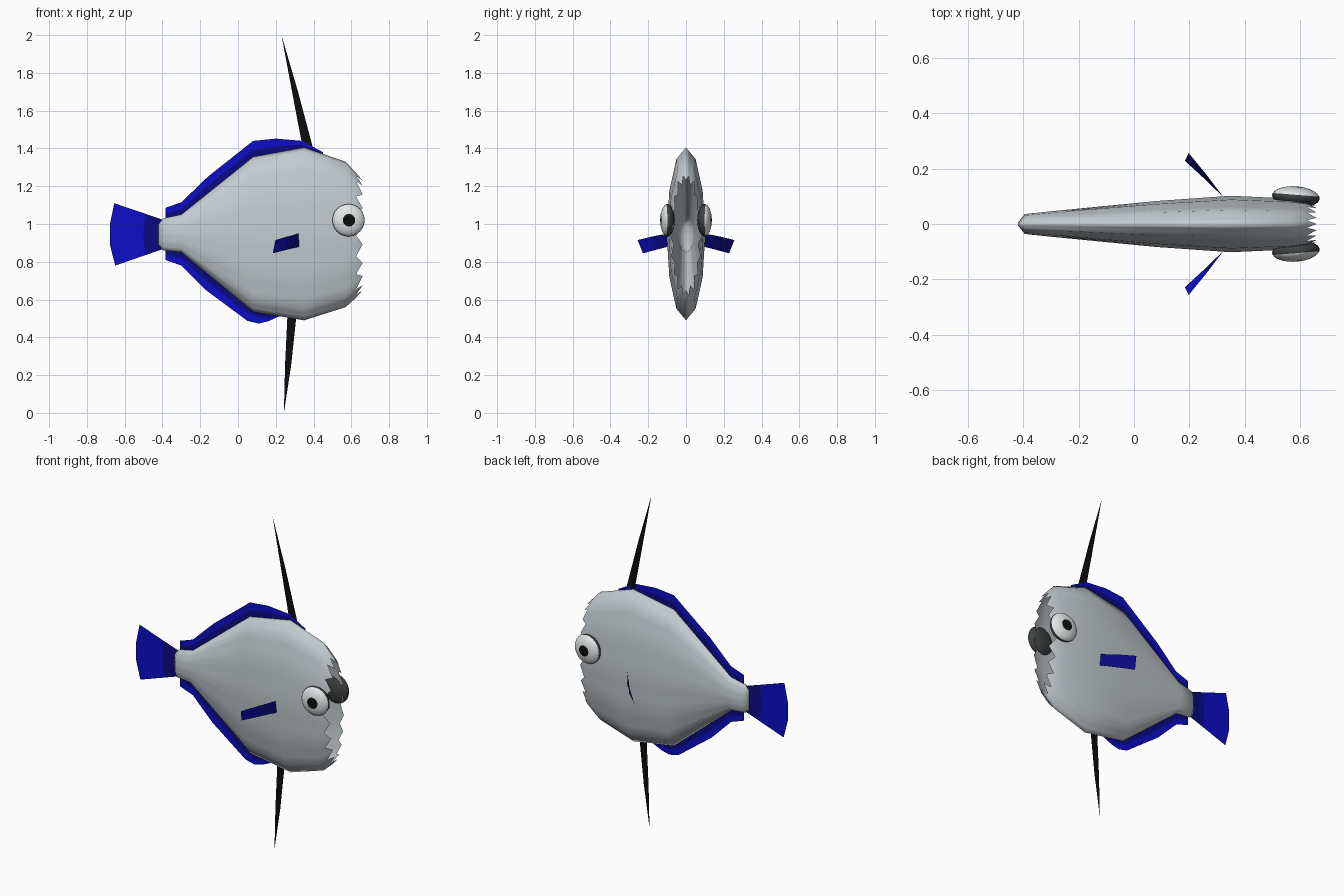
import bpy, bmesh, math
from mathutils import Vector, Matrix

if "Cube" in bpy.data.objects:
    bpy.data.objects.remove(bpy.data.objects["Cube"])


def mat(name, r, g, b):
    m = bpy.data.materials.new(name)
    m.diffuse_color = (r, g, b, 1)
    m.use_nodes = True
    m.node_tree.nodes["Principled BSDF"].inputs["Base Color"].default_value = m.diffuse_color
    return m


GREY = mat("silver grey", 0.55, 0.60, 0.63)
WHITE = mat("eye white", 0.78, 0.82, 0.82)
RIM = mat("dark grey", 0.05, 0.055, 0.055)
BLACK = mat("black", 0.004, 0.004, 0.004)
BLUE = mat("bright blue", 0.004, 0.004, 0.58)
NAVY = mat("dark blue", 0.003, 0.003, 0.22)


def make(name, verts, faces, mats, idx=None, smooth=False):
    me = bpy.data.meshes.new(name)
    me.from_pydata([tuple(v) for v in verts], [], faces)
    for m in mats:
        me.materials.append(m)
    for i, p in enumerate(me.polygons):
        p.use_smooth = smooth
        if idx:
            p.material_index = idx[i]
    ob = bpy.data.objects.new(name, me)
    bpy.context.collection.objects.link(ob)
    return ob


def strips(name, rows, mats, idx_of_row):
    """Sheet of quads between successive rows of points."""
    n = len(rows[0])
    verts = [v for r in rows for v in r]
    faces, idx = [], []
    for r in range(len(rows) - 1):
        for i in range(n - 1):
            a = r * n + i
            faces.append((a, a + 1, a + n + 1, a + n))
            idx.append(idx_of_row[r])
    return make(name, verts, faces, mats, idx)


# Body: twelve-sided lens sections lofted along x, open jagged mouth in front
SECTIONS = [  # x, bottom z, top z, half width
    (-0.42, 0.89, 1.00, 0.004), (-0.395, 0.86, 1.03, 0.036),
    (-0.30, 0.85, 1.05, 0.046), (0.08, 0.535, 1.355, 0.083),
    (0.35, 0.49, 1.405, 0.102), (0.57, 0.56, 1.33, 0.092),
    (0.625, 0.61, 1.27, 0.083)]
SIDES, SPLIT = 12, 3
N = SIDES * SPLIT


def ring(x, lo, hi, w):
    corners = [Vector((x, w * math.cos(a), (lo + hi) / 2 + (hi - lo) / 2 * math.sin(a)))
               for a in (2 * math.pi * i / SIDES for i in range(SIDES))]
    return [corners[i].lerp(corners[(i + 1) % SIDES], k / SPLIT)
            for i in range(SIDES) for k in range(SPLIT)]


verts = [v for s in SECTIONS for v in ring(*s)]
faces = [(r * N + i, r * N + (i + 1) % N, (r + 1) * N + (i + 1) % N, (r + 1) * N + i)
         for r in range(len(SECTIONS) - 1) for i in range(N)]
faces.append(tuple(reversed(range(N))))
# teeth: triangles standing on every pair of rim edges
last = (len(SECTIONS) - 1) * N
tips = ring(0.66, 0.65, 1.23, 0.066)
for i in range(0, N, 2):
    verts.append(tips[(i + 1) % N])
    t = len(verts) - 1
    faces.append((last + i, last + i + 1, t))
    faces.append((last + i + 1, last + (i + 2) % N, t))
make("body", verts, faces, [GREY], smooth=True)


def body_edge(x, k):
    for a, b in zip(SECTIONS, SECTIONS[1:]):
        if a[0] <= x <= b[0]:
            return a[k] + (b[k] - a[k]) * (x - a[0]) / (b[0] - a[0])


# Long back and belly fins: thin sheets, dark next to the body
def long_fin(name, outline, k, inset):
    outer = [Vector((x, 0, z)) for x, z in outline]
    edge = [Vector((x, 0, body_edge(x, k))) for x, z in outline]
    root = [e + Vector((0, 0, inset)) for e in edge]
    mid = [e.lerp(o, 0.45) for e, o in zip(edge, outer)]
    strips(name, [root, mid, outer], [NAVY, BLUE], [0, 1])


long_fin("back_fin", [(-0.385, 1.085), (-0.30, 1.115), (-0.16, 1.25), (0.08, 1.44),
                      (0.20, 1.452), (0.34, 1.44), (0.45, 1.38)], 2, -0.03)
long_fin("belly_fin", [(-0.385, 0.81), (-0.30, 0.78), (-0.17, 0.65), (0.05, 0.487),
                       (0.11, 0.473), (0.16, 0.485), (0.22, 0.512)], 1, 0.03)

# Tail fin: fan of three panels
root = [Vector((-0.39, 0, z)) for z in (1.02, 0.97, 0.92, 0.87)]
outer = [Vector((x, 0, z)) for x, z in
         ((-0.655, 1.11), (-0.678, 1.0), (-0.678, 0.89), (-0.65, 0.78))]
mid = [a.lerp(b, 0.38) for a, b in zip(root, outer)]
strips("tail_fin", [root, mid, outer], [NAVY, BLUE], [0, 1])

# Long black spines above and below
for name, pts in (("top_spine", [(0.345, 1.39), (0.40, 1.39), (0.318, 1.70), (0.23, 2.0), (0.29, 1.68)]),
                  ("bottom_spine", [(0.31, 0.52), (0.262, 0.52), (0.249, 0.25), (0.243, 0.0), (0.281, 0.25)])):
    make(name, [(x, 0, z) for x, z in pts], [(0, 1, 2, 4), (4, 2, 3)], [BLACK])

for s, side in ((-1, "right"), (1, "left")):
    # Side fins: slightly bowed sheets swept backwards
    rows = [[Vector((x, s * y, z)) for x, y, z in r] for r in (
        [(0.325, 0.095, 0.95), (0.325, 0.095, 0.88)],
        [(0.262, 0.178, 0.934), (0.254, 0.164, 0.862)],
        [(0.198, 0.256, 0.915), (0.184, 0.228, 0.845)])]
    strips(side + "_side_fin", rows, [NAVY, BLUE], [0, 0 if s > 0 else 1])

    # Eyes: flattened balls with a dark back rim and a black pupil
    bm = bmesh.new()
    bmesh.ops.create_uvsphere(bm, u_segments=24, v_segments=16, radius=1)
    for f in bm.faces:
        c = f.calc_center_median()
        f.smooth = True
        f.material_index = 2 if c.z > 0.925 else (0 if c.z > 0.1 else 1)
    # poles face outwards; turn a little towards the front
    place = (Matrix.Translation((0.585, s * 0.098, 1.02))
             @ Matrix.Rotation(-s * 0.08, 4, 'Z')
             @ Matrix.Rotation(-s * math.pi / 2, 4, 'X')
             @ Matrix.Diagonal((0.086, 0.086, 0.038, 1)))
    bmesh.ops.transform(bm, matrix=place, verts=bm.verts)
    me = bpy.data.meshes.new(side + "_eye")
    bm.to_mesh(me)
    bm.free()
    for m in (WHITE, RIM, BLACK):
        me.materials.append(m)
    bpy.context.collection.objects.link(bpy.data.objects.new(side + "_eye", me))
